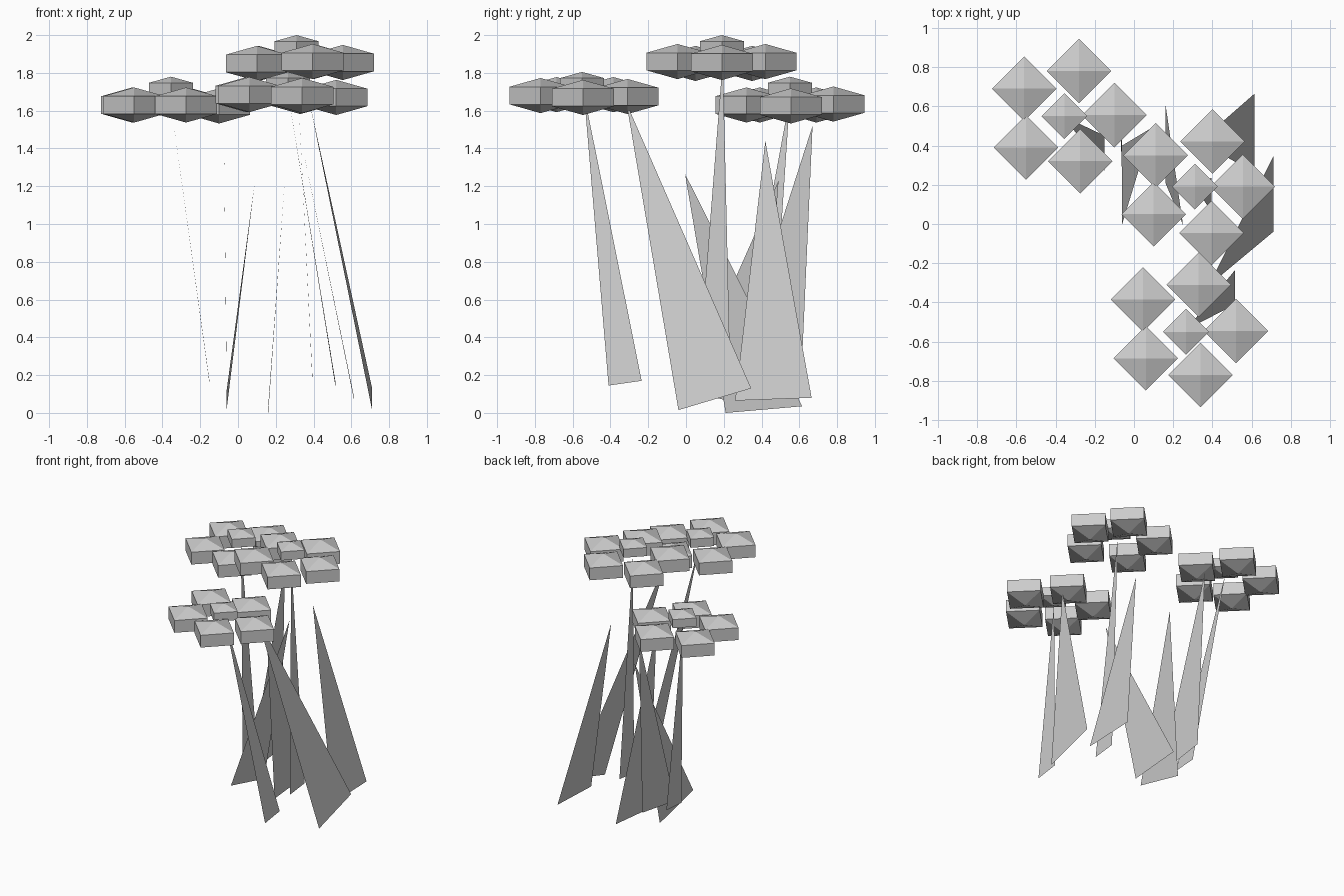
import bpy

def make_gem(name, loc, radius, height):
    # four-sided flattened bipyramid
    bpy.ops.mesh.primitive_uv_sphere_add(segments=4, ring_count=2, radius=1, location=loc)
    ob = bpy.context.object
    ob.name = name
    ob.scale = (radius, radius, height)
    return ob

def make_blade(name, tip, x, base_a, base_b):
    # single thin triangle; base points are (y, z) at a shared x
    me = bpy.data.meshes.new(name)
    me.from_pydata([tip, (x, *base_a), (x, *base_b)], [], [(0, 1, 2)])
    bpy.context.collection.objects.link(bpy.data.objects.new(name, me))

# Flower heads: small centre gem and a ring of five petals
heads = {
    "left_flower": ((-0.355, 0.55, 1.715),
                    [(-0.10, 0.555, 1.625), (-0.28, 0.78, 1.635), (-0.56, 0.69, 1.63),
                     (-0.55, 0.39, 1.63), (-0.275, 0.32, 1.63)]),
    "middle_flower": ((0.31, 0.19, 1.935),
                      [(0.555, 0.19, 1.855), (0.40, 0.42, 1.86), (0.11, 0.35, 1.85),
                       (0.10, 0.05, 1.85), (0.395, -0.045, 1.86)]),
    "front_flower": ((0.265, -0.55, 1.74),
                     [(0.52, -0.545, 1.67), (0.33, -0.31, 1.675), (0.045, -0.385, 1.685),
                      (0.06, -0.685, 1.685), (0.34, -0.77, 1.68)]),
}
for name, (centre, petals) in heads.items():
    make_gem(name + "_centre", centre, 0.135, 0.065)
    for i, p in enumerate(petals):
        make_gem(f"{name}_petal_{i + 1}", p, 0.19, 0.093)

# Flower stems: narrow triangles
make_blade("left_stem", (-0.36, 0.55, 1.67), -0.15, (0.27, 0.15), (0.45, 0.16))
make_blade("middle_stem", (0.31, 0.195, 1.87), 0.395, (0.06, 0.15), (0.235, 0.17))
make_blade("front_stem", (0.265, -0.54, 1.69), 0.515, (-0.41, 0.145), (-0.235, 0.17))

# Grass leaves: wide triangles
make_blade("right_leaf", (0.38, -0.315, 1.64), 0.71, (-0.04, 0.015), (0.345, 0.13))
make_blade("back_right_leaf", (0.335, 0.42, 1.44), 0.615, (0.26, 0.065), (0.665, 0.08))
make_blade("middle_leaf", (0.25, -0.005, 1.265), 0.16, (0.21, 0.0), (0.615, 0.035))
make_blade("left_leaf", (0.09, 0.49, 1.23), -0.06, (0.0, 0.12), (0.40, 0.02))
make_blade("back_left_leaf", (-0.075, 0.67, 1.52), -0.06, (0.22, 0.12), (0.61, 0.18))
